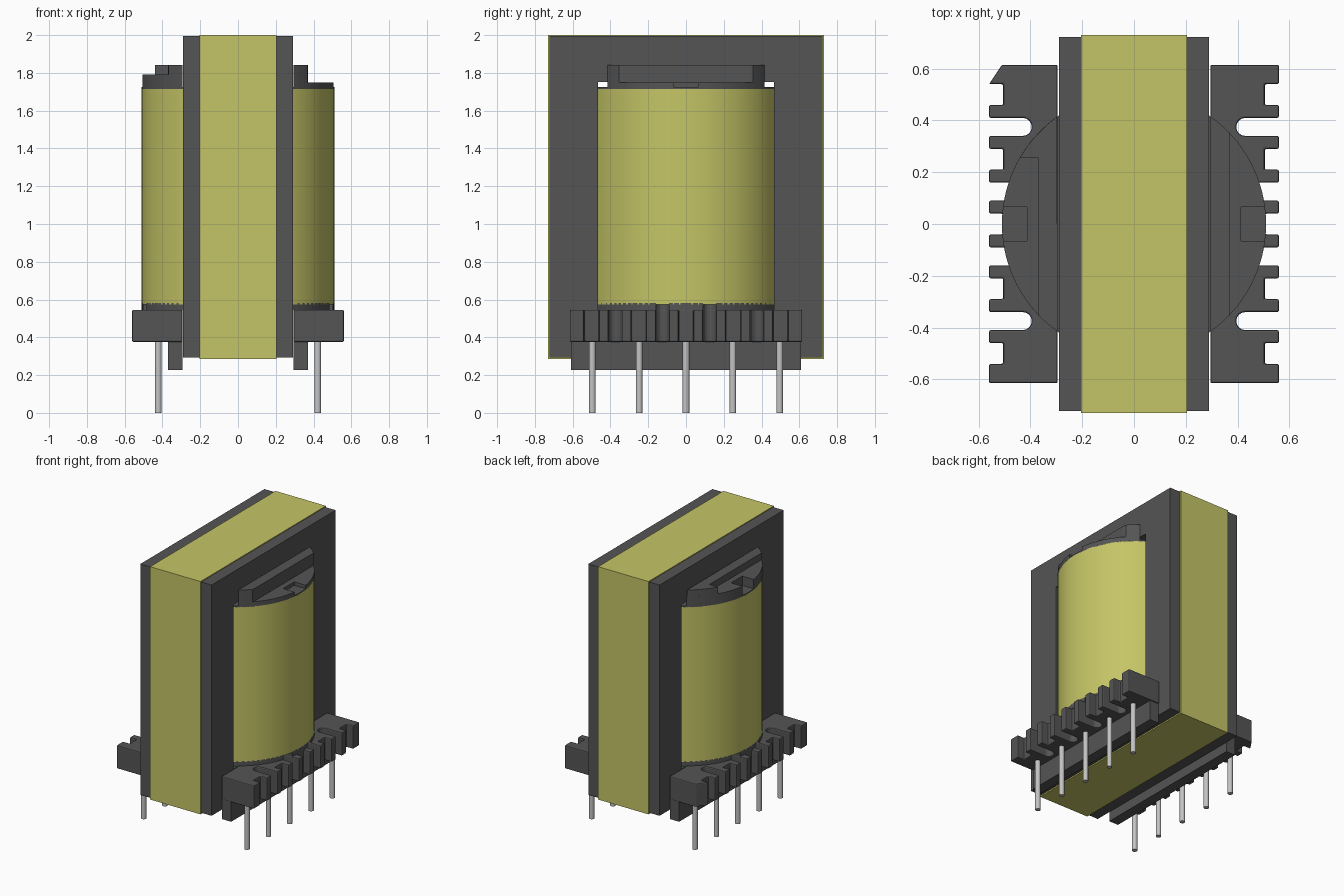
import bpy, bmesh, math

cube = bpy.data.objects.get("Cube")
if cube:
    bpy.data.objects.remove(cube, do_unlink=True)


def material(name, rgb, metallic=0.0):
    m = bpy.data.materials.new(name)
    m.use_nodes = True
    m.diffuse_color = (*rgb, 1)
    bsdf = next(n for n in m.node_tree.nodes if n.type == 'BSDF_PRINCIPLED')
    bsdf.inputs["Base Color"].default_value = (*rgb, 1)
    return m


DARK = material("dark_grey", (0.09, 0.09, 0.09))
YELLOW = material("yellow_tape", (0.56, 0.56, 0.135))
METAL = material("pin_metal", (0.55, 0.55, 0.55))


def finish(name, bm, mat):
    bmesh.ops.recalc_face_normals(bm, faces=bm.faces)
    mesh = bpy.data.meshes.new(name)
    bm.to_mesh(mesh)
    bm.free()
    mesh.materials.append(mat)
    ob = bpy.data.objects.new(name, mesh)
    bpy.context.collection.objects.link(ob)
    return ob


def prism(name, pts, z0, z1, mat, side=1):
    """Upright prism from a plan outline, mirrored in x when side is -1."""
    bm = bmesh.new()
    face = bm.faces.new([bm.verts.new((side * x, y, z0)) for x, y in pts])
    top = bmesh.ops.extrude_face_region(bm, geom=[face])
    verts = [g for g in top["geom"] if isinstance(g, bmesh.types.BMVert)]
    bmesh.ops.translate(bm, verts=verts, vec=(0, 0, z1 - z0))
    return finish(name, bm, mat)


def frame(name, hx, outer, inner, mat):
    """Rectangular ring in the yz plane; outer and inner are (half_y, z0, z1)."""
    bm = bmesh.new()

    def loop(x, rect):
        h, z0, z1 = rect
        return [bm.verts.new((x, y, z)) for y, z in
                ((-h, z0), (h, z0), (h, z1), (-h, z1))]
    loops = [loop(-hx, outer), loop(hx, outer), loop(hx, inner), loop(-hx, inner)]
    for a, b in zip(loops, loops[1:] + loops[:1]):
        for i in range(4):
            j = (i + 1) % 4
            bm.faces.new((a[i], a[j], b[j], b[i]))
    return finish(name, bm, mat)


def cylinder(name, r, x, y, z0, z1, mat, n):
    pts = [(x + r * math.cos(2 * math.pi * i / n), y + r * math.sin(2 * math.pi * i / n))
           for i in range(n)]
    ob = prism(name, pts, z0, z1, mat)
    bpy.ops.object.select_all(action='DESELECT')
    ob.select_set(True)
    bpy.context.view_layer.objects.active = ob
    bpy.ops.object.shade_smooth_by_angle(angle=math.radians(35))
    return ob


def outline(inner, half, edge, slots=(), steps=1):
    """Plan outline: straight inner side, outer side edge(y) cut by (y0, y1, x, round) slots."""
    pts = [(inner, half), (inner, -half)]
    marks = [-half + 2 * half * i / steps for i in range(steps + 1)]
    marks = [y for y in marks if not any(a <= y <= b for a, b, *_ in slots)]
    events = sorted([(y, None) for y in marks] + [(s[0], s) for s in slots],
                    key=lambda e: e[0])
    for y, slot in events:
        if slot is None:
            pts.append((edge(y), y))
            continue
        a, b, depth, rounded = slot
        pts.append((edge(a), a))
        if rounded:
            r, mid = (b - a) / 2, (a + b) / 2
            for i in range(9):
                t = math.pi * i / 8
                pts.append((depth + r - r * math.sin(t), mid - r * math.cos(t)))
        else:
            pts += [(depth, a), (depth, b)]
        pts.append((edge(b), b))
    # Drop doubled corners
    return [p for i, p in enumerate(pts) if math.dist(p, pts[i - 1]) > 1e-4]


R = 0.51
FACE = 0.295


def circle(y):
    return math.sqrt(max(R * R - y * y, 0))


# Core, tape band and winding
frame("core", 0.29, (0.722, 0.294, 1.994), (0.467, 0.54, 1.752), DARK)
frame("core_tape", 0.205, (0.73, 0.285, 2.0), (0.715, 0.305, 1.985), YELLOW)
cylinder("winding", R, 0, 0, 0.575, 1.716, YELLOW, 96)

# Bobbin flange discs
cylinder("upper_flange_floor", R, 0, 0, 1.712, 1.724, DARK, 96)
cylinder("lower_flange_core", 0.39, 0, 0, 0.542, 0.58, DARK, 64)

# Comb slots: shallow ones for pins, deep rounded ones for wires
comb = [(c - 0.04, c + 0.04, 0.505, False) for c in (-0.5, -0.25, 0, 0.25, 0.5)]
deep = [(c - 0.035, c + 0.035, 0.395, True) for c in (-0.375, -0.125, 0.125, 0.375)]
half = circle(FACE)

for side, label in ((1, "left"), (-1, "right")):
    # Pin base with one clipped corner marking the first pin
    def base_edge(y):
        return 0.56 - (max(0, y - 0.54) * 0.67 if side < 0 else 0)
    base = prism(label + "_pin_base", outline(FACE, 0.615, base_edge, comb + deep),
                 0.375, 0.546, DARK, side)
    bev = base.modifiers.new("soft_edges", 'BEVEL')
    bev.width = 0.007
    bev.segments = 2
    bev.limit_method = 'ANGLE'
    bev.angle_limit = math.radians(50)

    # Skirt below the base
    prism(label + "_skirt", [(FACE, -0.608), (0.37, -0.608), (0.37, 0.608), (FACE, 0.608)],
          0.228, 0.38, DARK, side)

    # Lower flange, pierced by the wire slots
    prism(label + "_lower_flange", outline(0.2, circle(0.2), circle, deep[1:3], 40),
          0.543, 0.581, DARK, side)

    # Upper flange with a central notch
    top = 1.75 if side > 0 else 1.792
    prism(label + "_upper_flange",
          outline(FACE, half, circle, [(-0.065, 0.065, 0.413, False)], 40),
          1.718, top, DARK, side)

    # Raised rail beside the core, with a wider block at one end on the right
    def rail_edge(y):
        return min(0.37, circle(y))
    rail = outline(FACE, half, rail_edge, (), 40)
    if side < 0:
        rail = [p for p in rail[:-1] if p[1] < 0.25 or p[0] == FACE]
        rail += [(0.37, 0.257)]
        rail += [(circle(y), y) for y in (0.257, 0.30, 0.34, 0.38, half - 0.002)]
    prism(label + "_rail", rail, top - 0.01, 1.842, DARK, side)

    # Row of terminal pins
    for i in range(5):
        cylinder(f"{label}_pin_{i + 1}", 0.018, side * 0.422, (i - 2) * 0.248,
                 0.0, 0.39, METAL, 20)
